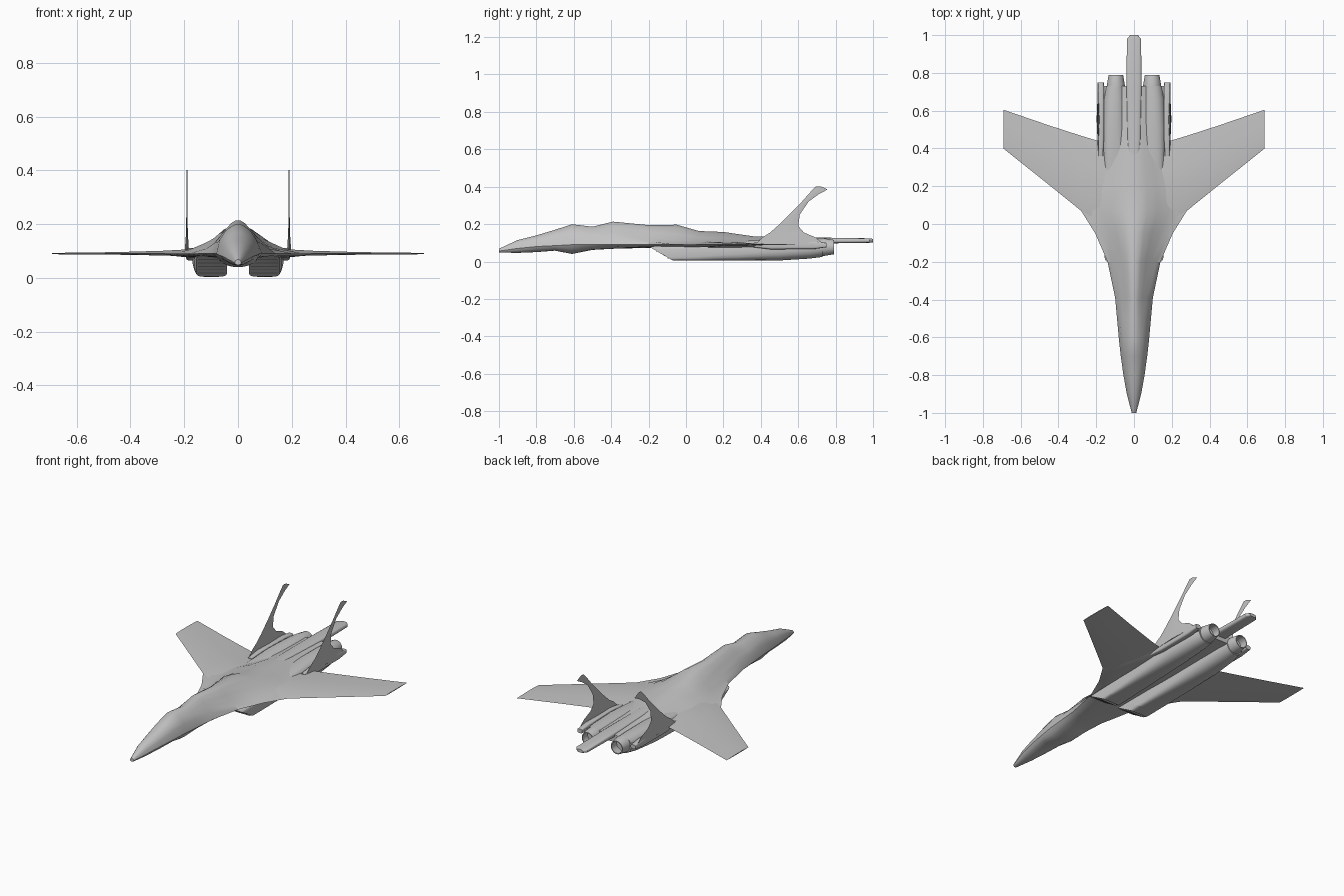
import bpy, bmesh
from math import cos, sin, pi, radians, copysign

if "Cube" in bpy.data.objects:
    bpy.data.objects.remove(bpy.data.objects["Cube"])

grey = bpy.data.materials.new("plain_grey")
grey.use_nodes = True
COLOUR = (0.55, 0.55, 0.55, 1)
grey.diffuse_color = COLOUR
grey.node_tree.nodes["Principled BSDF"].inputs["Base Color"].default_value = COLOUR


def finish(name, bm, mirror=False, angle=35):
    """Turn a bmesh into a shaded object, mirrored across x if asked."""
    bmesh.ops.recalc_face_normals(bm, faces=bm.faces)
    mesh = bpy.data.meshes.new(name)
    bm.to_mesh(mesh)
    bm.free()
    mesh.materials.append(grey)
    mesh.shade_smooth()
    mesh.set_sharp_from_angle(angle=radians(angle))
    obj = bpy.data.objects.new(name, mesh)
    bpy.context.scene.collection.objects.link(obj)
    if mirror:
        obj.modifiers.new("mirror", 'MIRROR').use_clip = False
    return obj


def loft(rings, caps=True):
    """Skin a list of closed rings; returns the bmesh and its two end caps."""
    bm = bmesh.new()
    rows = [[bm.verts.new(p) for p in ring] for ring in rings]
    n = len(rows[0])
    for a, b in zip(rows, rows[1:]):
        for i in range(n):
            j = (i + 1) % n
            bm.faces.new((a[i], a[j], b[j], b[i]))
    ends = [bm.faces.new(rows[0]), bm.faces.new(rows[-1])] if caps else []
    return bm, ends


def rounded(y, x, z, rx, rz, power=1.0, rake=0.0, n=20):
    """Superellipse ring in the xz plane; rake leans its top forward."""
    ring = []
    for i in range(n):
        a = 2 * pi * (i + 0.5) / n
        c, s = cos(a), sin(a)
        c, s = copysign(abs(c) ** power, c), copysign(abs(s) ** power, s)
        ring.append((x + rx * c, y - rake * s, z + rz * s))
    return ring


# Blended fuselage: y, half width, top, edge height, bottom, wing blend
stations = [
    (-1.0, .012, .068, .056, .048, 0), (-.9, .038, .115, .07, .046, 0),
    (-.8, .056, .14, .08, .05, 0), (-.7, .07, .17, .085, .058, 0),
    (-.61, .08, .2, .09, .04, .1), (-.5, .09, .187, .09, .062, .2),
    (-.39, .1, .215, .09, .068, .4), (-.2, .14, .197, .09, .073, .7),
    (-.05, .205, .2, .09, .075, 1), (.07, .28, .165, .09, .075, 1),
    (.2, .26, .16, .09, .07, 1), (.4, .195, .13, .09, .07, 1),
    (.73, .185, .122, .09, .072, 1)]
spans = [-1, -.85, -.65, -.45, -.25, -.1, .1, .25, .45, .65, .85, 1]


def body_ring(y, hw, top, edge, bottom, blend):
    upper, lower = [], []
    for t in spans:
        dome = max(0, 1 - t * t) ** .5
        bell = (1 - t * t) ** 3
        z = edge + (top - edge) * (dome * (1 - blend) + bell * blend)
        upper.append((hw * t, y, z))
        if abs(t) < 1:
            lower.append((hw * t, y, edge - (edge - bottom) * dome))
    return upper + lower[::-1]


finish("fuselage", loft([body_ring(*s) for s in stations])[0])

# Swept wings: x, leading edge, trailing edge, half thickness
rings = []
for x, lead, trail, h in [(.1, -.02, .42, .016), (.19, -.0, .44, .016),
                          (.28, .07, .467, .011), (.45, .207, .522, .006),
                          (.692, .4, .605, .003)]:
    chord = trail - lead
    f = [(0, 0), (.25, 1), (.65, .8), (1, 0), (.65, -.5), (.25, -.6)]
    rings.append([(x, lead + c * chord, .09 + k * h) for c, k in f])
finish("wings", loft(rings)[0], True)

# Engine nacelles: boxy raked intakes turning round at the rear
rings = [rounded(-.135, .098, .043, .058, .038, .3, .065),
         rounded(.05, .1, .046, .058, .042, .4, .03),
         rounded(.28, .103, .056, .061, .052, .6),
         rounded(.5, .105, .065, .064, .06, .8),
         rounded(.66, .102, .07, .06, .055, .9),
         rounded(.73, .098, .074, .052, .05)]
bm, ends = loft(rings)
bmesh.ops.inset_region(bm, faces=[ends[0]], thickness=.007)
bmesh.ops.translate(bm, verts=ends[0].verts[:], vec=(0, .07, 0))
finish("engine_nacelles", bm, True)

# Slats across each intake mouth
bm = bmesh.new()
for i in range(5):
    box = bmesh.ops.create_cube(bm, size=1)["verts"]
    bmesh.ops.scale(bm, vec=(.1, .05, .003), verts=box)
    bmesh.ops.translate(bm, vec=(.098, -.155 + .02 * i, .068 - .0125 * i), verts=box)
finish("intake_slats", bm, True)

# Hollow exhaust nozzles
profile = [(.7, .046), (.735, .048), (.79, .039), (.79, .034), (.74, .036)]
bm, ends = loft([rounded(y, .096, .077, r, r) for y, r in profile])
finish("exhaust_nozzles", bm, True)

# Tail boom between the engines
rings = [rounded(y, 0, z, w, h, .6) for y, z, w, h in
         [(.3, .115, .025, .02), (.45, .113, .036, .019), (.72, .112, .04, .016),
          (.98, .112, .038, .012), (1.0, .112, .02, .009)]]
finish("tail_boom", loft(rings)[0])

# Side fairings that carry the fins
rings = [rounded(y, .176, .088, w, h, .5) for y, w, h in
         [(.36, .012, .012), (.45, .017, .023), (.68, .018, .022), (.75, .016, .012)]]
finish("fin_fairings", loft(rings)[0], True)

# Thin swept fins: height, front edge, rear edge, half thickness
rings = []
for z, front, rear, h in [(.09, .37, .74, .008), (.13, .41, .69, .006),
                          (.155, .45, .63, .004), (.19, .49, .6, .003),
                          (.25, .552, .608, .002), (.32, .62, .655, .002),
                          (.36, .655, .71, .002), (.385, .678, .757, .002),
                          (.402, .695, .72, .0015)]:
    mid = (front + rear) / 2
    rings.append([(.19, front, z), (.19 + h, mid, z), (.19, rear, z), (.19 - h, mid, z)])
finish("tail_fins", loft(rings)[0], True)
